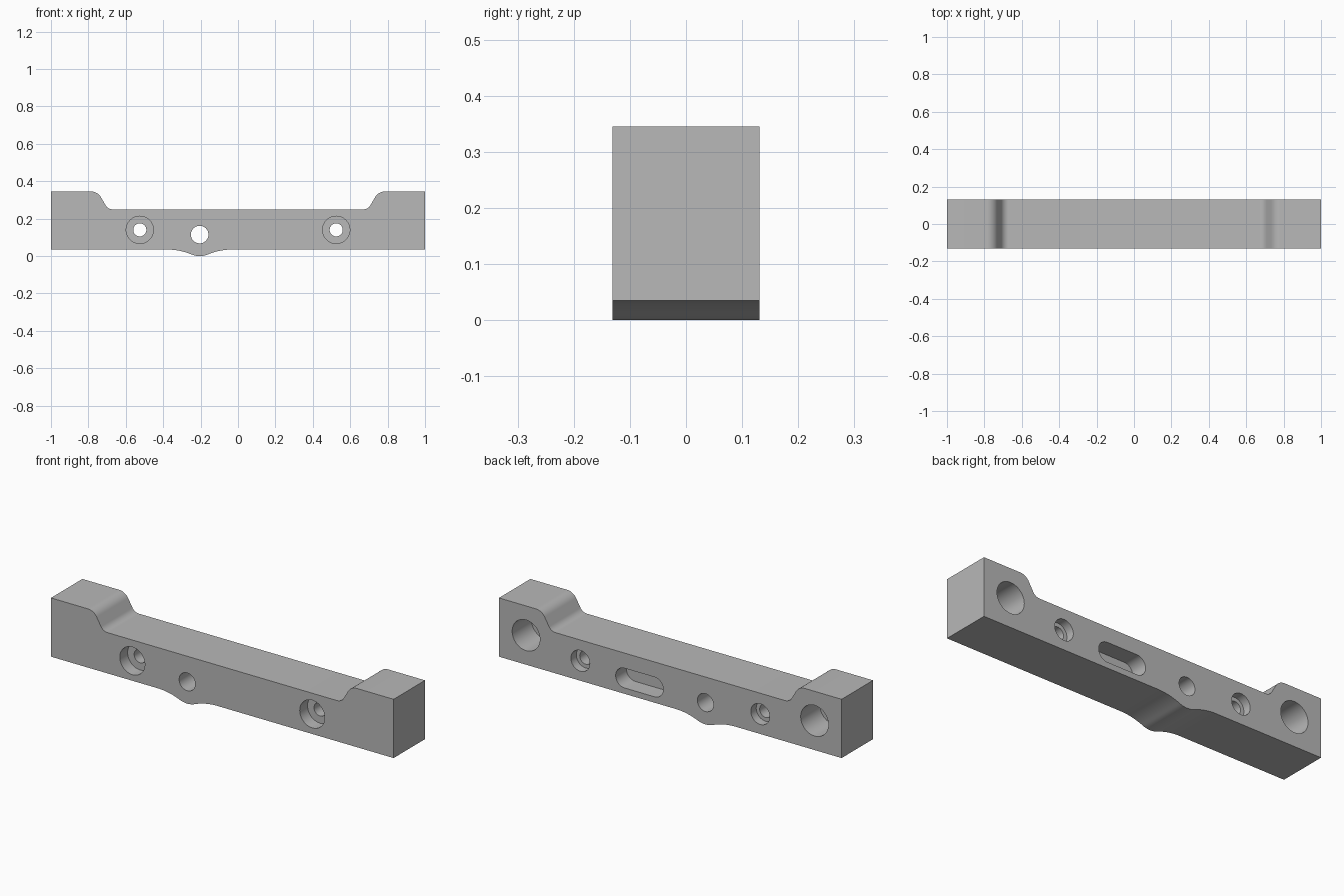
import bpy
import bmesh
from math import sin, cos, radians, atan2, hypot, pi

cube = bpy.data.objects.get("Cube")
if cube:
    bpy.data.objects.remove(cube, do_unlink=True)

HALF_DEPTH = 0.131
BASE, MID, TOP = 0.035, 0.25, 0.345

metal = bpy.data.materials.new("plain grey metal")
metal.use_nodes = True
grey = (0.48, 0.48, 0.48, 1)
metal.diffuse_color = grey
metal.node_tree.nodes["Principled BSDF"].inputs["Base Color"].default_value = grey


def arc(cx, cz, r, a0, a1, n=12):
    """Points on an arc in the XZ plane, angles in radians."""
    angles = [a0 + (a1 - a0) * i / n for i in range(n + 1)]
    return [(cx + r * cos(a), cz + r * sin(a)) for a in angles]


def prism(name, outline, y0, y1):
    """Extrude an XZ outline from y0 to y1."""
    bm = bmesh.new()
    face = bm.faces.new([bm.verts.new((x, y0, z)) for x, z in outline])
    new = bmesh.ops.extrude_face_region(bm, geom=[face])["geom"]
    verts = [v for v in new if isinstance(v, bmesh.types.BMVert)]
    bmesh.ops.translate(bm, verts=verts, vec=(0, y1 - y0, 0))
    bmesh.ops.recalc_face_normals(bm, faces=bm.faces)
    mesh = bpy.data.meshes.new(name)
    bm.to_mesh(mesh)
    bm.free()
    mesh.materials.append(metal)
    obj = bpy.data.objects.new(name, mesh)
    bpy.context.collection.objects.link(obj)
    return obj


# Rounded shoulder between the raised end and the lower middle
steep = radians(60)
r_top, r_low = 0.06, 0.044
shoulder = arc(0.785, TOP - r_top, r_top, pi / 2, pi / 2 + steep)
shoulder += arc(0.67, MID + r_low, r_low, -pi / 2 + steep, -pi / 2)

# Round boss under the bar, blended into the flat underside
boss_x, boss_r, blend_r = -0.205, 0.115, 0.34
blend_z = BASE - blend_r
rise = boss_r - blend_z
span = ((boss_r + blend_r) ** 2 - rise ** 2) ** 0.5
lean = atan2(rise, span)
underside = arc(boss_x - span, blend_z, blend_r, pi / 2, lean)
underside += arc(boss_x, boss_r, boss_r, pi + lean, 2 * pi - lean)[1:-1]
underside += arc(boss_x + span, blend_z, blend_r, pi - lean, pi / 2)

profile = [(-1, BASE)] + underside + [(1, BASE), (1, TOP)] + shoulder
profile += [(-x, z) for x, z in reversed(shoulder)] + [(-1, TOP)]
bar = prism("mounting_bar", profile, -HALF_DEPTH, HALF_DEPTH)

OUT = HALF_DEPTH + 0.02
cutters = []


def hole(name, x, z, r, y0=-OUT, y1=OUT):
    cutters.append(prism(name, arc(x, z, r, 0, 2 * pi, 48)[:-1], y0, y1))


# Paired screw holes, recessed on both faces, and blind end sockets
for side, s in (("left", 1), ("right", -1)):
    x = s * 0.525
    hole(side + "_screw_hole", x, 0.14, 0.035)
    hole(side + "_front_recess", x, 0.14, 0.073, -OUT, 0.065 - HALF_DEPTH)
    hole(side + "_back_recess", x, 0.14, 0.055, HALF_DEPTH - 0.045, OUT)
    hole(side + "_end_socket", s * 0.842, 0.19, 0.081, HALF_DEPTH - 0.16, OUT)

# Through hole above the boss
hole("boss_hole", boss_x, boss_r, 0.047)

# Blind slot in the back
slot_r, slot_x, slot_half = 0.052, 0.18, 0.087
slot = arc(slot_x + slot_half, 0.118, slot_r, -pi / 2, pi / 2, 24)
slot += arc(slot_x - slot_half, 0.118, slot_r, pi / 2, 3 * pi / 2, 24)
cutters.append(prism("back_slot", slot, HALF_DEPTH - 0.09, OUT))

# Cut all openings, then drop the cutters
for cutter in cutters:
    cutter.hide_render = True
    mod = bar.modifiers.new(cutter.name, "BOOLEAN")
    mod.operation = "DIFFERENCE"
    mod.solver = "EXACT"
    mod.object = cutter
bpy.context.view_layer.update()
graph = bpy.context.evaluated_depsgraph_get()
cut_mesh = bpy.data.meshes.new_from_object(bar.evaluated_get(graph))
bar.modifiers.clear()
bar.data = cut_mesh
cut_mesh.materials.clear()
cut_mesh.materials.append(metal)
for poly in cut_mesh.polygons:
    poly.material_index = 0
for cutter in cutters:
    bpy.data.objects.remove(cutter, do_unlink=True)

bpy.ops.object.select_all(action="DESELECT")
bar.select_set(True)
bpy.context.view_layer.objects.active = bar
bpy.ops.object.shade_smooth_by_angle(angle=radians(30))
